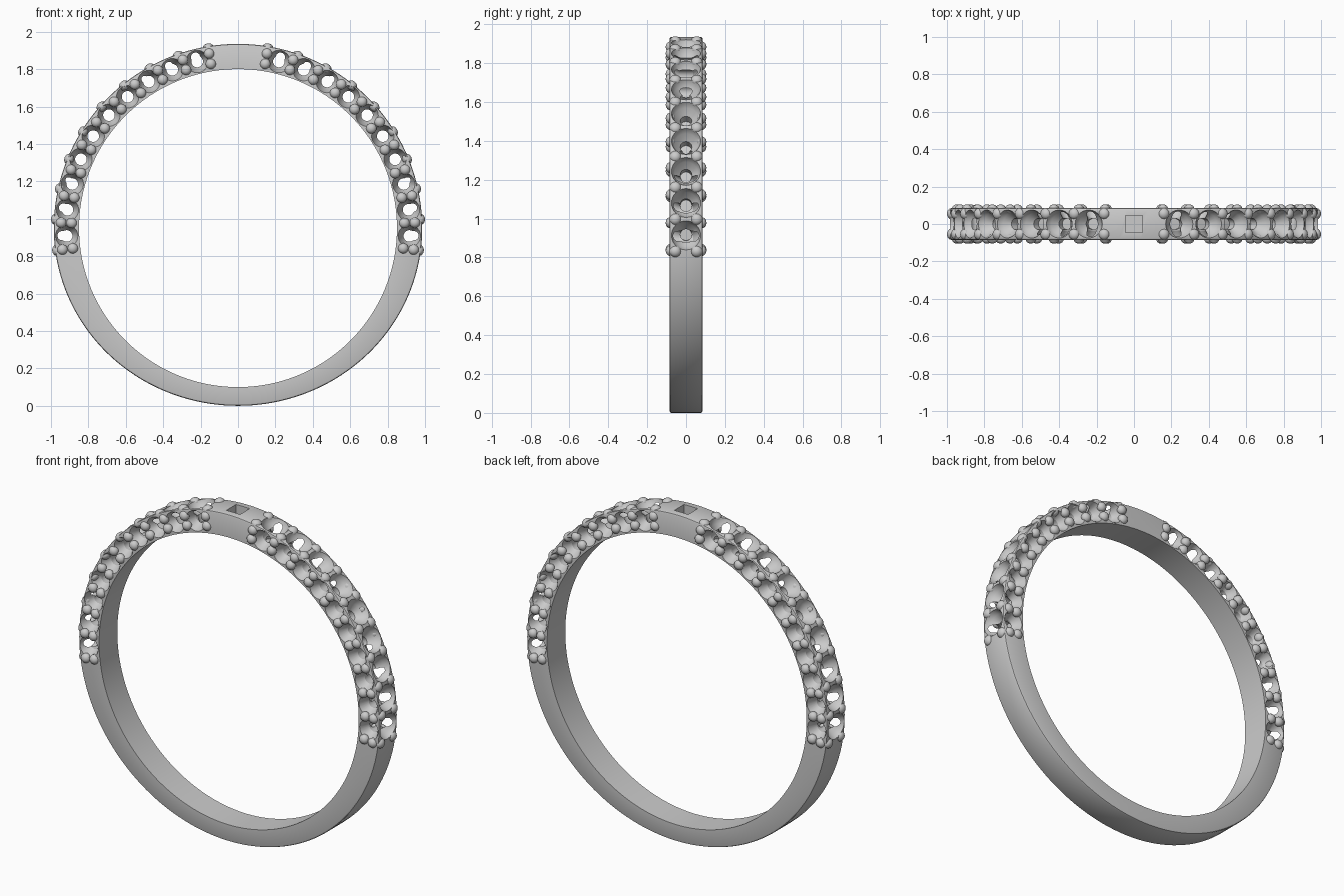
import bpy, bmesh
from math import sin, cos, pi, radians
from mathutils import Matrix, Vector

if "Cube" in bpy.data.objects:
    bpy.data.objects.remove(bpy.data.objects["Cube"])

CZ, R_IN, R_OUT, HALF_W = 0.95, 0.85, 0.985, 0.085
START, END = 9.4, 97.0          # stone section, degrees from the top


def to_object(bm, name):
    bmesh.ops.recalc_face_normals(bm, faces=bm.faces)
    mesh = bpy.data.meshes.new(name)
    bm.to_mesh(mesh)
    bm.free()
    ob = bpy.data.objects.new(name, mesh)
    bpy.context.collection.objects.link(ob)
    return ob


def frame(angle, radius, y=0.0):
    """Local z points radially outward, local y along the finger axis."""
    a = radians(angle)
    pos = Vector((sin(a) * radius, y, CZ + cos(a) * radius))
    return Matrix.Translation(pos) @ Matrix.Rotation(a, 4, 'Y')


def lathe(bm, profile, mat, n=24):
    """Closed solid of revolution about local z from (radius, z) pairs."""
    rings = [[bm.verts.new(mat @ Vector((r * cos(2 * pi * i / n), r * sin(2 * pi * i / n), z)))
              for i in range(n)] for r, z in profile]
    for a, b in zip(rings, rings[1:]):
        for i in range(n):
            j = (i + 1) % n
            bm.faces.new((a[i], a[j], b[j], b[i]))
    bm.faces.new(rings[0])
    bm.faces.new(rings[-1])


def cut(target, cutter):
    cutter.hide_render = True
    mod = target.modifiers.new("cut", 'BOOLEAN')
    mod.object, mod.operation, mod.solver = cutter, 'DIFFERENCE', 'EXACT'
    bpy.context.view_layer.update()
    bpy.context.view_layer.objects.active = target
    bpy.ops.object.modifier_apply(modifier=mod.name)
    bpy.data.objects.remove(cutter)
    bpy.context.view_layer.update()


# Band: swept rectangle, outer edge eased, thinner towards the bottom
bm = bmesh.new()
N, e = 160, 0.01
loops = []
for i in range(N):
    a = 2 * pi * i / N
    def pt(inset, y):
        vertical = (R_OUT if cos(a) > 0 else 0.95) - inset
        return bm.verts.new((sin(a) * (R_OUT - inset), y, CZ + cos(a) * vertical))
    def inner(y):
        return bm.verts.new((sin(a) * R_IN, y, CZ + cos(a) * R_IN))
    w = HALF_W
    loops.append([inner(-w), pt(e, -w), pt(e * .3, -w + e * .3), pt(0, -w + e),
                  pt(0, w - e), pt(e * .3, w - e * .3), pt(e, w), inner(w)])
for i in range(N):
    a, b = loops[i], loops[(i + 1) % N]
    for k in range(8):
        m = (k + 1) % 8
        bm.faces.new((a[k], a[m], b[m], b[k]))
band = to_object(bm, "ring_band")

# Side seats: conical cups on both faces joined by a through hole
side_step, outer_step = (END - START) / 10, (END - START) / 9
bm = bmesh.new()
profile = [(.062, -.11), (.06, -.084), (.031, -.035), (.031, .035), (.06, .084), (.062, .11)]
for s in (1, -1):
    for k in range(10):
        m = frame(s * (START + (k + .5) * side_step), 0.917)
        lathe(bm, profile, m @ Matrix.Rotation(pi / 2, 4, 'X'))
cut(band, to_object(bm, "side_seat_cutter"))

# Outer seats: wider cups ending in a blind hole
bm = bmesh.new()
for s in (1, -1):
    for k in range(9):
        lathe(bm, [(.03, -.105), (.03, -.06), (.06, -.028), (.075, 0), (.077, .03)],
              frame(s * (START + (k + .5) * outer_step), R_OUT - .004))
cut(band, to_object(bm, "outer_seat_cutter"))

# Square socket in the crown
bm = bmesh.new()
bmesh.ops.create_cube(bm, size=1, matrix=Matrix.Translation((0, 0, CZ + R_OUT))
                      @ Matrix.Diagonal((.09, .09, .16, 1)))
cut(band, to_object(bm, "socket_cutter"))


# Prong beads
def bead(bm, mat, scale):
    bmesh.ops.create_uvsphere(bm, u_segments=16, v_segments=10, radius=1,
                              matrix=mat @ Matrix.Diagonal((*scale, 1)))


side, outer = bmesh.new(), bmesh.new()
for s in (1, -1):
    for k in range(11):
        for radius in (.89, .946):
            for y in (-.08, .08):
                bead(side, frame(s * (START + k * side_step), radius, y), (.028, .025, .028))
    for k in range(10):
        for y in (-.055, .055):
            bead(outer, frame(s * (START + k * outer_step), .976, y), (.03, .03, .025))
parts = [band, to_object(side, "side_prong_beads"), to_object(outer, "outer_prong_beads")]

# Smooth shading with crisp edges
bpy.context.view_layer.update()
bpy.ops.object.select_all(action='DESELECT')
for ob in parts:
    ob.select_set(True)
bpy.context.view_layer.objects.active = band
bpy.ops.object.shade_smooth_by_angle(angle=radians(30))
